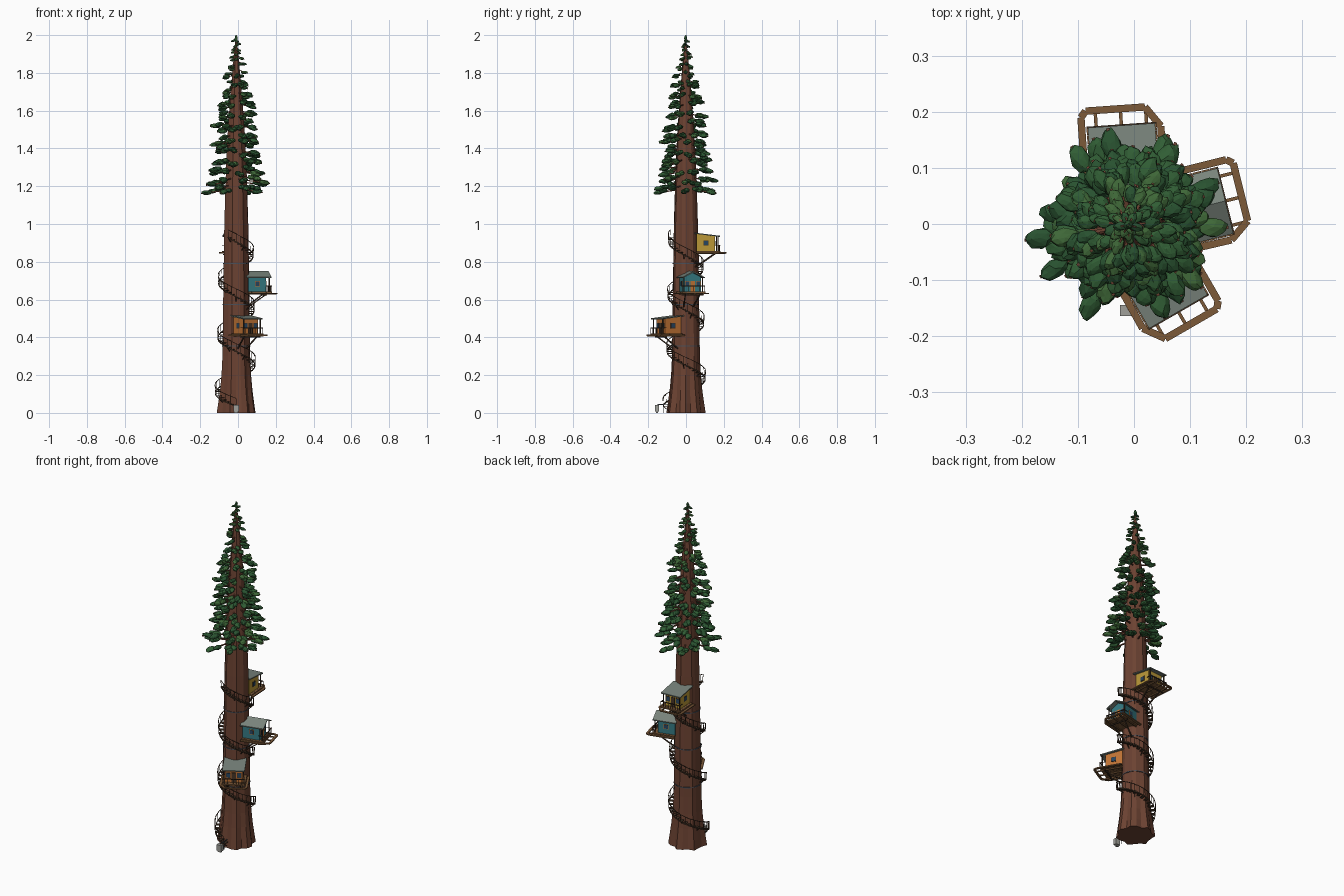
import bpy, bmesh, math, random
from mathutils import Vector, Matrix

if "Cube" in bpy.data.objects:
    bpy.data.objects.remove(bpy.data.objects["Cube"])

random.seed(4)
CX, CY = -0.01, -0.002
ORIGIN = Matrix.Translation((CX, CY, 0))


def material(name, rgb):
    m = bpy.data.materials.new(name)
    m.diffuse_color = (*rgb, 1)
    m.use_nodes = True
    m.node_tree.nodes["Principled BSDF"].inputs["Base Color"].default_value = m.diffuse_color
    return m


BARK = material("bark", (0.15, 0.055, 0.032))
WOOD = material("timber", (0.20, 0.10, 0.04))
DARK = material("dark_timber", (0.06, 0.035, 0.02))
STEEL = material("steel", (0.07, 0.08, 0.10))
ROOF = material("roof", (0.19, 0.23, 0.20))
GLASS = material("glass", (0.02, 0.06, 0.12))
GREY = material("grey", (0.35, 0.35, 0.32))
GREENS = [material("needles_%d" % i, c) for i, c in enumerate(
    [(0.022, 0.085, 0.03), (0.03, 0.11, 0.035), (0.05, 0.14, 0.04)])]


def finish(name, bm, mat, matrix=ORIGIN):
    bmesh.ops.recalc_face_normals(bm, faces=bm.faces)
    me = bpy.data.meshes.new(name)
    bm.to_mesh(me)
    bm.free()
    ob = bpy.data.objects.new(name, me)
    ob.matrix_world = matrix
    me.materials.append(mat)
    bpy.context.collection.objects.link(ob)
    return ob


def box(bm, c, s, rz=0):
    m = Matrix.Translation(c) @ Matrix.Rotation(rz, 4, 'Z') @ Matrix.Diagonal((*s, 1))
    bmesh.ops.create_cube(bm, size=1, matrix=m)


def beam(bm, a, b, w, h=None):
    a, b = Vector(a), Vector(b)
    d = b - a
    x = d.normalized()
    up = Vector((0, 0, 1)) if abs(x.z) < 0.95 else Vector((0, 1, 0))
    y = up.cross(x).normalized()
    rot = Matrix((x, y, x.cross(y))).transposed().to_4x4()
    m = Matrix.Translation((a + b) / 2) @ rot @ Matrix.Diagonal((d.length, w, h or w, 1))
    bmesh.ops.create_cube(bm, size=1, matrix=m)


def prism(bm, pts, vec):
    f = bm.faces.new([bm.verts.new(p) for p in pts])
    r = bmesh.ops.extrude_face_region(bm, geom=[f], use_keep_orig=True)
    bmesh.ops.translate(bm, vec=vec, verts=[v for v in r["geom"] if isinstance(v, bmesh.types.BMVert)])


def polar(r, a, z):
    return Vector((r * math.cos(a), r * math.sin(a), z))


def lerp_table(table, z):
    for (z0, r0), (z1, r1) in zip(table, table[1:]):
        if z <= z1:
            return r0 + (r1 - r0) * (z - z0) / (z1 - z0)
    return table[-1][1]


# Fluted trunk with flared foot
TRUNK = [(0, .097), (.05, .091), (.12, .083), (.2, .077), (.3, .073), (.6, .069),
         (1.0, .063), (1.3, .054), (1.5, .044), (1.7, .029), (1.85, .016), (2.0, .001)]
bm = bmesh.new()
SIDES = 20
rings = []
for z, r in TRUNK:
    flute = 0.04 + 0.07 * max(0, 1 - z / 0.25)
    rings.append([bm.verts.new(polar(r * (1 + flute * math.cos(math.tau * i * 7 / SIDES + 1)),
                                     math.tau * i / SIDES, z)) for i in range(SIDES)])
for lo, hi in zip(rings, rings[1:]):
    for i in range(SIDES):
        j = (i + 1) % SIDES
        bm.faces.new((lo[i], lo[j], hi[j], hi[i]))
bm.faces.new(rings[0])
bm.faces.new(rings[-1])
finish("trunk", bm, BARK)

# Steel cable bands
for k, z in enumerate((0.355, 0.575, 0.79)):
    bm = bmesh.new()
    bmesh.ops.create_cone(bm, cap_ends=True, segments=20, radius1=lerp_table(TRUNK, z) * 1.04,
                          radius2=lerp_table(TRUNK, z) * 1.04, depth=0.005,
                          matrix=Matrix.Translation((0, 0, z)))
    finish("cable_band_%d" % k, bm, STEEL)

# Branch whorls carrying needle clumps
REACH = [(1.16, .19), (1.27, .172), (1.38, .145), (1.53, .138), (1.63, .115),
         (1.7, .09), (1.8, .068), (1.9, .042), (1.97, .022)]
sprays = [bmesh.new() for _ in GREENS]
sticks = bmesh.new()


def clump(c, a, length, width, thick, tilt):
    bm = sprays[random.choice((0, 0, 1, 1, 2) if c.z < 1.6 else (0, 1, 1, 2, 2))]
    m = (Matrix.Translation(c) @ Matrix.Rotation(a, 4, 'Z') @ Matrix.Rotation(tilt, 4, 'Y')
         @ Matrix.Diagonal((length / 2, width / 2, thick / 2, 1)))
    vs = bmesh.ops.create_icosphere(bm, subdivisions=2, radius=1)["verts"]
    for v in vs:
        v.co = m @ (v.co * random.uniform(0.85, 1.13))


z, turn = 1.175, 0.0
while z < 1.97:
    reach = lerp_table(REACH, z)
    n = 10 if z < 1.5 else 8 if z < 1.75 else 6
    s = 0.35 + 0.65 * min(1, reach / 0.16)
    for i in range(n):
        a = turn + math.tau * (i + random.uniform(-.25, .25)) / n
        r = reach * random.uniform(0.72, 1.03)
        h = z + random.uniform(-.02, .02)
        root = lerp_table(TRUNK, h) * 0.8
        tip = polar(r, a, h - 0.005)
        beam(sticks, polar(root, a, h + 0.012), tip, 0.006 * s)
        L = 0.058 * s
        clump(polar(r - L / 2, a, h), a, L, 0.036 * s, 0.026 * s, random.uniform(-.1, .3))
        mid = (root + r) / 2
        if r - root > 0.05:
            for side in (-1, 1)[:random.choice((1, 2))]:
                side *= random.choice((-1, 1))
                clump(polar(mid + 0.008, a + side * 0.13, h + 0.008), a + side * 0.35,
                      L * 0.9, 0.034 * s, 0.024 * s, random.uniform(-.1, .25))
    turn += 2.4
    z += 0.05 if z < 1.7 else 0.038
clump(Vector((0, 0, 1.978)), 0, 0.045, 0.017, 0.017, math.pi / 2)
for k, b in enumerate(sprays):
    finish("needle_clumps_%d" % k, b, GREENS[k])
finish("branches", sticks, BARK)

# Spiral stair: treads, stringer, posts and handrail, rising clockwise
treads, rails = bmesh.new(), bmesh.new()
PER, N = 26, 81
prev = None
for i in range(N):
    a = -math.pi / 2 - math.tau * i / PER
    z = 0.035 + 0.29 * i / PER
    r = lerp_table(TRUNK, z)
    box(treads, polar(r + 0.01, a, z), (0.032, 0.017, 0.004), a)
    foot, head = polar(r + 0.026, a, z), polar(r + 0.028, a, z + 0.042)
    beam(rails, foot, head, 0.002)
    if prev:
        beam(treads, prev[0], foot, 0.003, 0.006)
        beam(rails, prev[1], head, 0.003)
    if i % 4 == 0:
        beam(treads, polar(r - 0.005, a, z - 0.025), foot, 0.004)
    prev = (foot, head)
finish("stair_treads", treads, DARK)
finish("stair_railing", rails, DARK)


# Tree houses, local +x points away from the trunk
def tree_house(label, ang, z0, wall, trim, gable):
    M = ORIGIN @ Matrix.Rotation(math.radians(ang), 4, 'Z') @ Matrix.Translation((0, 0, z0))
    # deck planks, outer walkway frame, joists and braces
    bm = bmesh.new()
    for k in range(8):
        box(bm, (0.062 + k * 0.0158, 0, -0.004), (0.015, 0.125, 0.007))
    frame = [(.05, -.068), (.172, -.07), (.208, -.044), (.208, .062), (.197, .071), (.05, .071)]
    for p, q in zip(frame, frame[1:]):
        beam(bm, (*p, -.009), (*q, -.009), 0.013, 0.006)
    for y in (-.045, 0, .045):
        beam(bm, (.045, y, -.013), (.208, y, -.013), 0.006)
    finish(label + "_deck", bm, WOOD, M)
    bm = bmesh.new()
    for y in (-.04, .04):
        beam(bm, (.055, y * .6, -.085), (.155, y, -.014), 0.006)
    beam(bm, (.15, -.06, -.018), (.15, .06, -.018), 0.006)
    # porch posts and railing
    for y in (-.05, .05):
        beam(bm, (.168, y, 0), (.168, y, .078), 0.005)
        beam(bm, (.15, y * 1.15, .03), (.178, y * 1.15, .03), 0.003)
    for k in range(9):
        y = -.06 + k * .015
        beam(bm, (.178, y, -.006), (.178, y, .03), 0.002)
    beam(bm, (.178, -.061, .03), (.178, .061, .03), 0.004)
    finish(label + "_braces_and_railing", bm, DARK, M)
    # walls and roof
    walls, roof = bmesh.new(), bmesh.new()
    if gable:
        prism(walls, [(.055, -.047, 0), (.055, .047, 0), (.055, .047, .076),
                      (.055, 0, .1), (.055, -.047, .076)], (.097, 0, 0))
        prism(roof, [(.045, -.06, .071), (.045, 0, .101), (.045, .06, .071),
                     (.045, .06, .077), (.045, 0, .108), (.045, -.06, .077)], (.133, 0, 0))
    else:
        prism(walls, [(.055, -.047, 0), (.152, -.047, 0), (.152, -.047, .079),
                      (.055, -.047, .09)], (0, .094, 0))
        prism(roof, [(.045, -.06, .091), (.178, -.06, .075), (.178, -.06, .081),
                     (.045, -.06, .097)], (0, .12, 0))
    finish(label + "_walls", walls, wall, M)
    finish(label + "_roof", roof, ROOF, M)
    # door, window frames and panes
    trims, panes = bmesh.new(), bmesh.new()
    box(trims, (.152, 0, .029), (.005, .024, .056))
    for y in (-.03, .03):
        box(trims, (.152, y, .042), (.004, .024, .03))
        box(panes, (.152, y, .042), (.007, .018, .024))
    for y in (-.047, .047):
        box(trims, (.105, y, .042), (.028, .004, .028))
        box(panes, (.105, y, .042), (.022, .007, .022))
    finish(label + "_trim", trims, trim, M)
    finish(label + "_windows", panes, GLASS, M)


ORANGE = material("orange_paint", (0.52, 0.17, 0.035))
TEAL = material("teal_paint", (0.035, 0.19, 0.22))
YELLOW = material("yellow_paint", (0.50, 0.32, 0.04))
tree_house("lower_house", -60, 0.42, ORANGE, DARK, False)
tree_house("middle_house", 14, 0.642, TEAL, ORANGE, True)
tree_house("upper_house", 94, 0.857, YELLOW, DARK, False)

# Grey counterweight box and hoist arm at the foot
bm = bmesh.new()
box(bm, (0, -.152, .025), (.03, .02, .035))
box(bm, (0, -.152, .004), (.02, .012, .008))
finish("ground_box", bm, GREY)
bm = bmesh.new()
beam(bm, (0, -.15, .044), (0, -.085, .046), 0.004)
beam(bm, (0, -.115, 0), (0, -.115, .045), 0.003)
finish("ground_box_arm", bm, STEEL)
